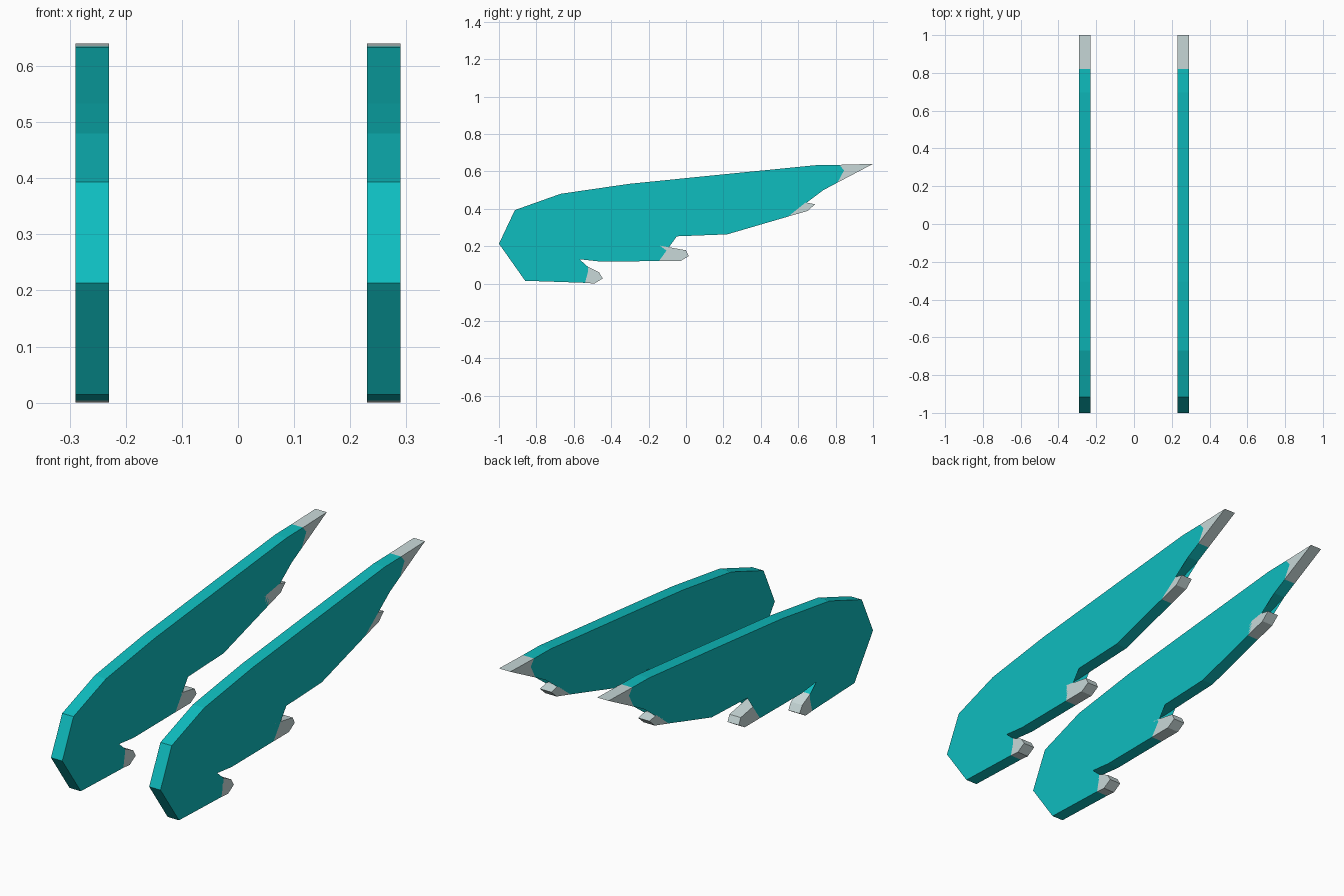
import bpy, bmesh

if "Cube" in bpy.data.objects:
    bpy.data.objects.remove(bpy.data.objects["Cube"])

INNER, THICK = 0.23, 0.06


def material(name, rgb):
    m = bpy.data.materials.new(name)
    m.diffuse_color = (*rgb, 1)
    m.use_nodes = True
    m.node_tree.nodes["Principled BSDF"].inputs["Base Color"].default_value = m.diffuse_color
    return m


teal = material("teal", (0.0045, 0.51, 0.52))
grey = material("pale grey", (0.58, 0.69, 0.69))

# Feather tips as (y, z): cut line from top to bottom, then the outer end points
tips = [
    ([(0.82, 0.635), (0.845, 0.605), (0.81, 0.54)], [(1.0, 0.64)]),
    ([(0.53, 0.416), (0.545, 0.358)], [(0.65, 0.388), (0.69, 0.424), (0.64, 0.434)]),
    ([(-0.14, 0.203), (-0.145, 0.12)], [(-0.03, 0.12), (0.015, 0.147), (0.0, 0.178)]),
    ([(-0.525, 0.09), (-0.525, 0.06), (-0.54, 0.004)],
     [(-0.49, 0.0), (-0.445, 0.027), (-0.465, 0.06)]),
]
cuts = [t[0] for t in tips]

# Wing outline, running from the shoulder over the top and back along the feathers
body = ([(-0.86, 0.015), (-1.0, 0.213), (-0.915, 0.393), (-0.67, 0.48), (-0.305, 0.533),
         (0.19, 0.583), (0.695, 0.633)] + cuts[0]
        + [(0.735, 0.5), (0.52, 0.425), (0.29, 0.381), (-0.03, 0.379), (0.295, 0.368)] + cuts[1]
        + [(0.22, 0.263), (-0.12, 0.25), (-0.39, 0.256)] + cuts[2]
        + [(-0.46, 0.118), (-0.57, 0.13), (-0.715, 0.19)] + cuts[3])

bm = bmesh.new()
verts = {}


def flat_face(points, index):
    for p in points:
        if p not in verts:
            verts[p] = bm.verts.new((INNER, *p))
    bm.faces.new([verts[p] for p in points]).material_index = index


flat_face(body, 0)
for cut, end in tips:
    flat_face(cut[::-1] + end[::-1], 1)

# Thicken into a plate; rim faces take the colour of the neighbouring side face
bmesh.ops.triangulate(bm, faces=bm.faces[:])
bmesh.ops.solidify
base = bm.faces[:]
res = bmesh.ops.extrude_face_region(bm, geom=base, use_keep_orig=True)
bmesh.ops.translate(bm, vec=(THICK, 0, 0),
                    verts=[g for g in res["geom"] if isinstance(g, bmesh.types.BMVert)])
bmesh.ops.recalc_face_normals(bm, faces=bm.faces[:])
for f in bm.faces:
    if abs(f.normal.x) < 0.5:
        for e in f.edges:
            for g in e.link_faces:
                if abs(g.normal.x) > 0.5:
                    f.material_index = g.material_index

mesh = bpy.data.meshes.new("wings")
bm.to_mesh(mesh)
bm.free()
mesh.materials.append(teal)
mesh.materials.append(grey)
wings = bpy.data.objects.new("wings", mesh)
bpy.context.collection.objects.link(wings)

# Matching wing on the other side
mirror = wings.modifiers.new("mirror", "MIRROR")
mirror.use_axis[0] = True
